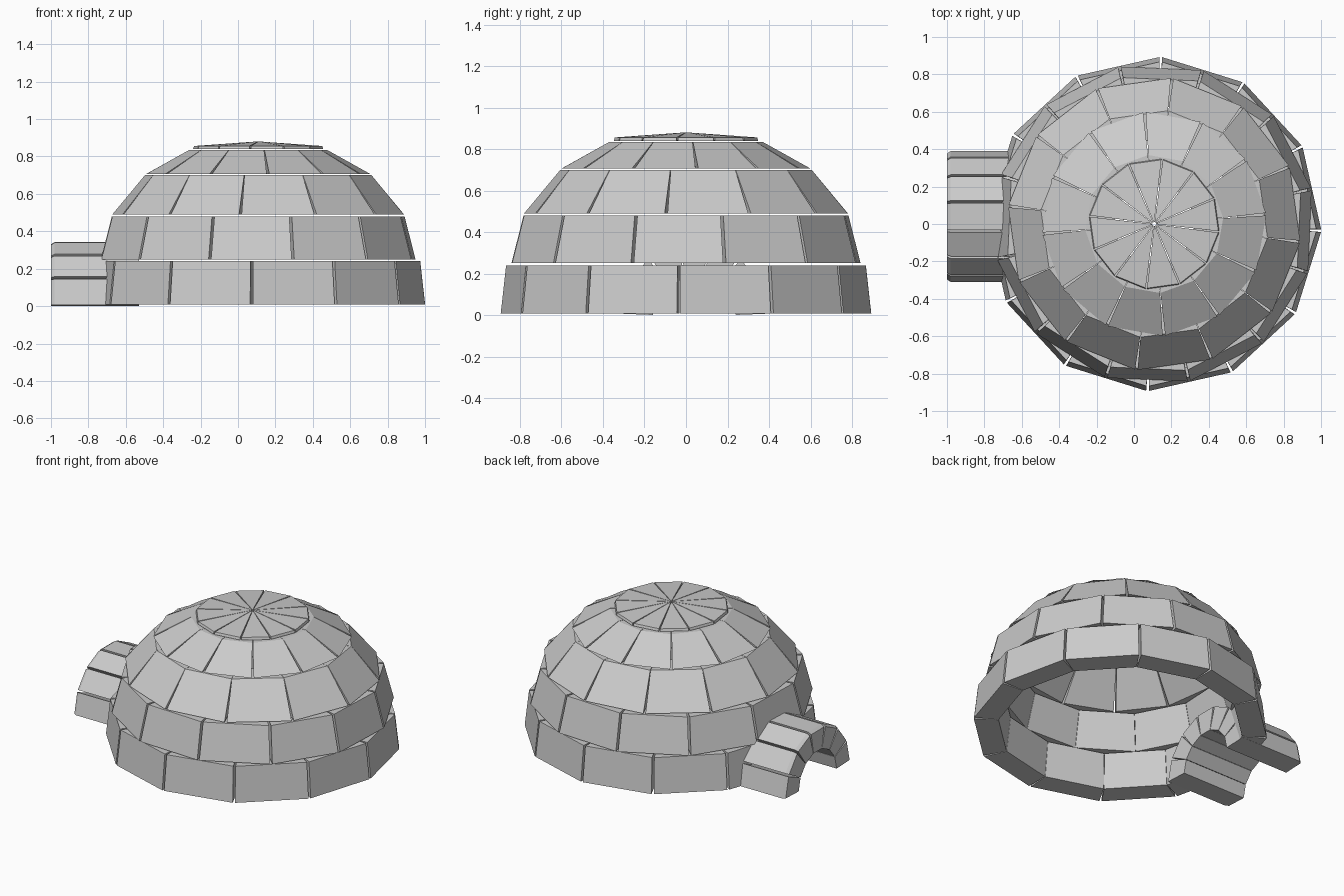
import bpy, bmesh
from math import sin, cos, pi, radians
from mathutils import Vector

default = bpy.data.objects.get("Cube")
if default:
    bpy.data.objects.remove(default, do_unlink=True)

DOME_X = 0.108
DOOR_Y = 0.04

snow = bpy.data.materials.new("packed_snow_grey")
snow.use_nodes = True
GREY = (0.6, 0.6, 0.6, 1)
snow.diffuse_color = GREY
snow.node_tree.nodes["Principled BSDF"].inputs["Base Color"].default_value = GREY


def dome_point(r, a, z):
    return Vector((DOME_X + r * cos(a), r * sin(a), z))


def tunnel_point(r, a, x):
    return Vector((x, DOOR_Y + r * cos(a), r * sin(a)))


def blocks(name, place, profile, count, start, span, gap=0.007):
    """Row of separate blocks: a profile of (radius, height) swept in steps.
    Joints are V-shaped: open on the outside, nearly closed on the inside."""
    bm = bmesh.new()
    middle = sum(r for r, h in profile) / len(profile)
    step = span / count
    for i in range(count):
        ends = []
        for side in (0, 1):
            edge = start + (i + side) * step
            ring = []
            for r, h in profile:
                inset = (gap if r > middle else 0.001) / r
                ring.append(bm.verts.new(place(r, edge + inset * (1 - 2 * side), h)))
            ends.append(ring)
        a, b = ends
        bm.faces.new(a)
        bm.faces.new(b[::-1])
        for j in range(len(a)):
            k = (j + 1) % len(a)
            bm.faces.new((a[j], b[j], b[k], a[k]))
    bmesh.ops.recalc_face_normals(bm, faces=bm.faces)
    mesh = bpy.data.meshes.new(name)
    bm.to_mesh(mesh)
    bm.free()
    mesh.materials.append(snow)
    obj = bpy.data.objects.new(name, mesh)
    bpy.context.collection.objects.link(obj)
    return obj


# Dome courses: name, bottom radius, top radius, bottom z, top z, turn in degrees
WALL = 0.15
courses = [
    ("base_course", 0.893, 0.867, 0.008, 0.24, -2.3),
    ("second_course", 0.86, 0.80, 0.25, 0.48, 12.5),
    ("third_course", 0.785, 0.61, 0.49, 0.70, 23),
    ("upper_course", 0.60, 0.37, 0.707, 0.835, 5),
]
rows = []
for name, r0, r1, z0, z1, turn in courses:
    profile = [(r0, z0), (r1, z1), (r1 - WALL, z1), (r0 - WALL, z0)]
    rows.append(blocks(name, dome_point, profile, 12, radians(turn), 2 * pi))

# Cap of thin wedges meeting at the peak
cap_profile = [(0.35, 0.84), (0.345, 0.856), (0.01, 0.88), (0.01, 0.85)]
blocks("roof_cap", dome_point, cap_profile, 12, radians(23), 2 * pi, 0.004)

# Entrance tunnel arch
tunnel_profile = [(0.2, -1.0), (0.337, -1.0), (0.35, -0.98), (0.35, -0.53), (0.2, -0.53)]
blocks("entrance_arch", tunnel_point, tunnel_profile, 7, 0, pi)

# Doorway opening cut through the lower courses
bm = bmesh.new()
near, far = ([bm.verts.new(tunnel_point(0.28, 2 * pi * i / 14, x)) for i in range(14)]
             for x in (-1.2, -0.4))
bm.faces.new(near)
bm.faces.new(far[::-1])
for i in range(14):
    k = (i + 1) % 14
    bm.faces.new((near[i], far[i], far[k], near[k]))
bmesh.ops.recalc_face_normals(bm, faces=bm.faces)
mesh = bpy.data.meshes.new("doorway_cutter")
bm.to_mesh(mesh)
bm.free()
mesh.materials.append(snow)
cutter = bpy.data.objects.new("doorway_cutter", mesh)
cutter.hide_render = True
bpy.context.collection.objects.link(cutter)

for row in rows[:2]:
    cut = row.modifiers.new("doorway", 'BOOLEAN')
    cut.operation = 'DIFFERENCE'
    cut.solver = 'EXACT'
    cut.object = cutter
    bpy.context.view_layer.objects.active = row
    bpy.ops.object.modifier_apply(modifier=cut.name)
bpy.data.objects.remove(cutter, do_unlink=True)
